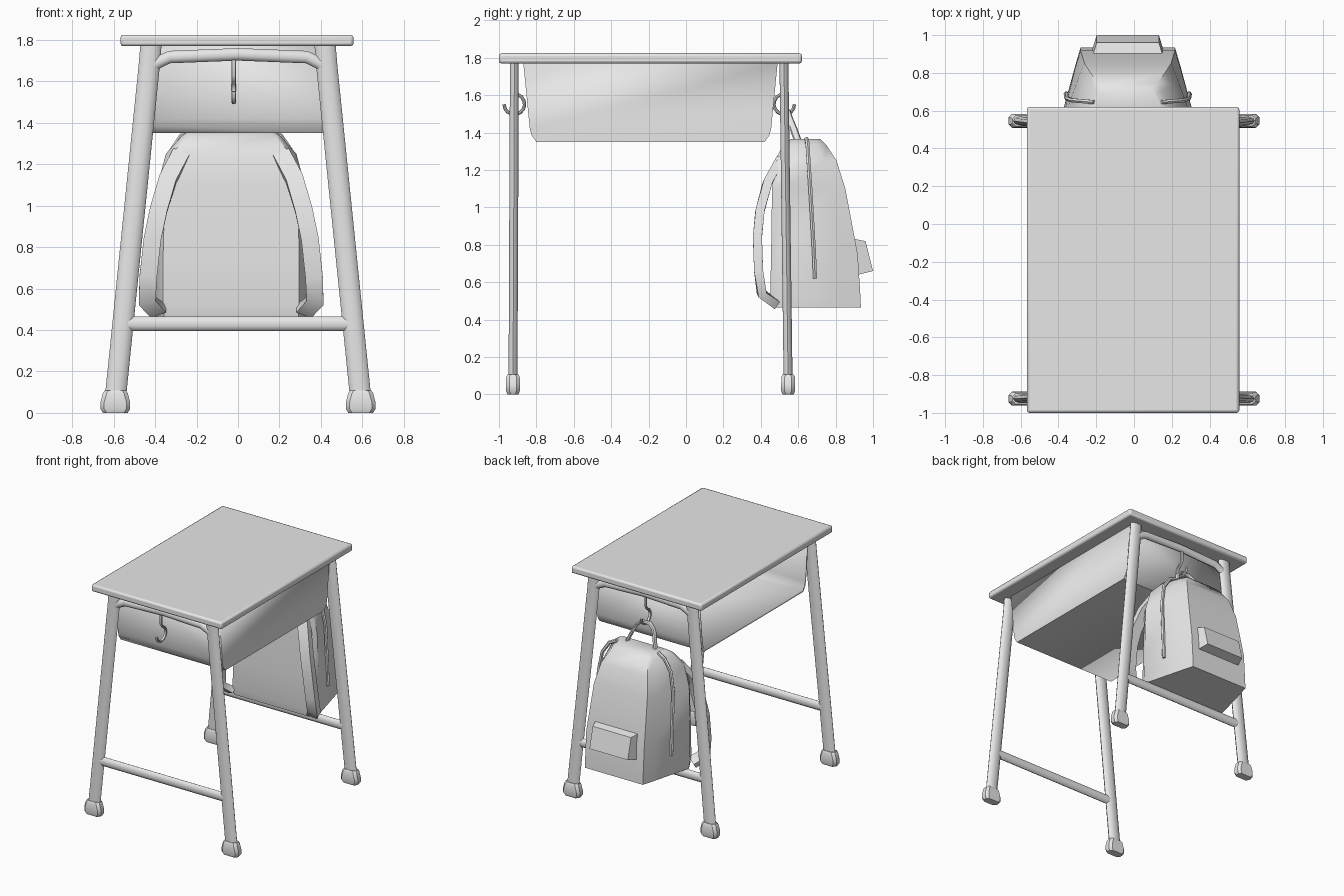
import bpy, bmesh, math
from mathutils import Vector

cube = bpy.data.objects.get("Cube")
if cube:
    bpy.data.objects.remove(cube, do_unlink=True)

# Single grey material
grey = bpy.data.materials.new("plain_grey")
grey.use_nodes = True
grey.diffuse_color = (0.8, 0.8, 0.8, 1)
grey.node_tree.nodes["Principled BSDF"].inputs["Base Color"].default_value = (0.8, 0.8, 0.8, 1)


def finish(name, bm, angle=40):
    bmesh.ops.recalc_face_normals(bm, faces=bm.faces)
    mesh = bpy.data.meshes.new(name)
    bm.to_mesh(mesh)
    bm.free()
    mesh.materials.append(grey)
    ob = bpy.data.objects.new(name, mesh)
    bpy.context.collection.objects.link(ob)
    bpy.ops.object.select_all(action="DESELECT")
    ob.select_set(True)
    bpy.context.view_layer.objects.active = ob
    if angle:
        bpy.ops.object.shade_smooth_by_angle(angle=math.radians(angle))
    return ob


def loft(name, rings, angle=40):
    """Skin a list of equal-length point rings and cap both ends."""
    bm = bmesh.new()
    loops = [[bm.verts.new(p) for p in ring] for ring in rings]
    n = len(loops[0])
    for lo, hi in zip(loops, loops[1:]):
        for i in range(n):
            bm.faces.new((lo[i], lo[(i + 1) % n], hi[(i + 1) % n], hi[i]))
    bm.faces.new(loops[0])
    bm.faces.new(loops[-1])
    return finish(name, bm, angle)


def sweep(name, path, a, b, ref, sides=10, angle=40):
    """Sweep an a-by-b oval (or a bar when sides is 4) along a path; b lies along ref."""
    pts = [Vector(p) for p in path]
    phase = math.pi / 4 if sides == 4 else 0
    k = math.sqrt(2) if sides == 4 else 1
    rings = []
    for i, p in enumerate(pts):
        t = (pts[min(i + 1, len(pts) - 1)] - pts[max(i - 1, 0)]).normalized()
        r = Vector(ref)
        r = (r - t * r.dot(t)).normalized()
        s = t.cross(r)
        rings.append([p + s * a * k * math.cos(phase + math.tau * j / sides)
                      + r * b * k * math.sin(phase + math.tau * j / sides)
                      for j in range(sides)])
    return loft(name, rings, angle)


X, Y = (1, 0, 0), (0, 1, 0)

# Tabletop
bm = bmesh.new()
bmesh.ops.create_cube(bm, size=1)
for v in bm.verts:
    v.co = (v.co.x * 1.125 - 0.005, v.co.y * 1.62 - 0.19, v.co.z * 0.055 + 1.797)
top = finish("tabletop", bm, 60)
bevel = top.modifiers.new("edge", "BEVEL")
bevel.width = 0.014
bevel.segments = 2

# Book tray, open on one side and under the tabletop
half = [(0.68, 1.775), (0.645, 1.42), (0.635, 1.385), (0.61, 1.35)]
profile = [(-0.19 - y, z) for y, z in half] + [(-0.19 + y, z) for y, z in reversed(half)]
bm = bmesh.new()
ends = [[bm.verts.new((x, y, z)) for y, z in profile] for x in (-0.45, 0.45)]
for i in range(len(profile) - 1):
    bm.faces.new((ends[0][i], ends[0][i + 1], ends[1][i + 1], ends[1][i]))
bm.faces.new(ends[1])
tray = finish("book_tray", bm, 25)
# Keep the shell inside the outer outline
if tray.data.polygons[-1].normal.x < 0:
    tray.data.flip_normals()
shell = tray.modifiers.new("wall", "SOLIDIFY")
shell.thickness = 0.018
shell.offset = -1


def foot_ring(x, y, z, hx, hy):
    c = 0.018
    q = [(hx, hy - c), (hx - c, hy)]
    q += [(-u, v) for u, v in reversed(q)]
    q += [(-u, -v) for u, v in q]
    return [(x + u, y + v, z) for u, v in q]


# End frames: legs, feet, bars and a hook each
for end, out, y_top, y_low in (("front", -1, -0.918, -0.925), ("back", 1, 0.525, 0.546)):
    y_bar = y_top + (y_low - y_top) * 0.75
    for side, s in (("left", 1), ("right", -1)):
        sweep(f"{end}_{side}_leg",
              [(s * 0.592, y_low, 0.07), (s * 0.43, y_top, 1.66),
               (s * 0.424, y_top, 1.73), (s * 0.42, y_top, 1.775)],
              0.051, 0.025, Y)
        loft(f"{end}_{side}_foot",
             [foot_ring(s * 0.592, y_low, *r) for r in
              ((0, 0.06, 0.03), (0.02, 0.072, 0.037), (0.05, 0.072, 0.037),
               (0.095, 0.06, 0.036), (0.108, 0.052, 0.028))], 35)
    sweep(f"{end}_top_bar",
          [(-0.43, y_top, 1.66), (-0.39, y_top, 1.69), (-0.33, y_top, 1.717),
           (0, y_top, 1.73),
           (0.33, y_top, 1.717), (0.39, y_top, 1.69), (0.43, y_top, 1.66)],
          0.03, 0.022, Y)
    sweep(f"{end}_lower_bar", [(-0.55, y_bar, 0.43), (0.55, y_bar, 0.43)], 0.036, 0.022, Y)
    # The hook drops from the bar, bulges inward and curls outward
    arc = [(-0.02, y_top - out * 0.055 * math.cos(t), 1.552 + 0.055 * math.sin(t))
           for t in (math.radians(70 - 25 * i) for i in range(11))]
    sweep(f"{end}_hook", [(-0.02, y_top, 1.72), (-0.02, y_top, 1.63)] + arc,
          0.009, 0.011, X, 8)

# Backpack body, lofted upward
CX = -0.033


def bag_ring(z, yf, yr, hw, hr):
    q = [(hw * 0.9, yf), (hw, yf + (yr - yf) * 0.14),
         (hr + (hw - hr) * 0.25, yr - (yr - yf) * 0.2), (hr, yr)]
    return [(CX + u, y, z) for u, y in q] + [(CX - u, y, z) for u, y in reversed(q)]


loft("backpack_body", [bag_ring(*r) for r in (
    (0.465, 0.46, 0.935, 0.36, 0.25),
    (0.52, 0.45, 0.933, 0.365, 0.25),
    (0.75, 0.455, 0.918, 0.365, 0.25),
    (1.10, 0.46, 0.852, 0.355, 0.23),
    (1.25, 0.475, 0.805, 0.315, 0.20),
    (1.335, 0.52, 0.75, 0.24, 0.16),
    (1.365, 0.56, 0.72, 0.20, 0.13))], 45)

# Pocket on the outer face
loft("backpack_pocket",
     [[(CX + u * w, y, z) for u, y, z in ((-1, yt, zt), (1, yt, zt), (1, yb, zb), (-1, yb, zb))]
      for w, yt, zt, yb, zb in ((0.195, 0.86, 0.84, 0.90, 0.635),
                                (0.165, 0.96, 0.82, 1.0, 0.66))], 30)

# Shoulder straps and zips
for side, s in (("left", 1), ("right", -1)):
    strap = [(0.24, 0.50, 1.25), (0.305, 0.435, 1.13), (0.35, 0.395, 0.98),
             (0.38, 0.382, 0.84), (0.40, 0.388, 0.66), (0.405, 0.405, 0.54),
             (0.35, 0.47, 0.49)]
    sweep(f"backpack_{side}_strap", [(CX + s * x, y, z) for x, y, z in strap],
          0.024, 0.042, X, 4, 50)
    zipper = [(0.18, 0.645, 1.365), (0.238, 0.65, 1.335), (0.295, 0.655, 1.25),
              (0.322, 0.665, 1.10), (0.325, 0.685, 0.75), (0.325, 0.69, 0.62)]
    sweep(f"backpack_{side}_zip", [(CX + s * x, y, z) for x, y, z in zipper],
          0.014, 0.012, Y, 6)

# Carry handle looped over the hook
grip = [(0.125, 0.60, 1.35), (0.10, 0.575, 1.42), (0.075, 0.55, 1.48), (0.035, 0.54, 1.515)]
loop = [(CX + x, y, z) for x, y, z in grip] + [(CX - x, y, z) for x, y, z in reversed(grip)]
sweep("backpack_handle", loop, 0.012, 0.02, Y, 8)
